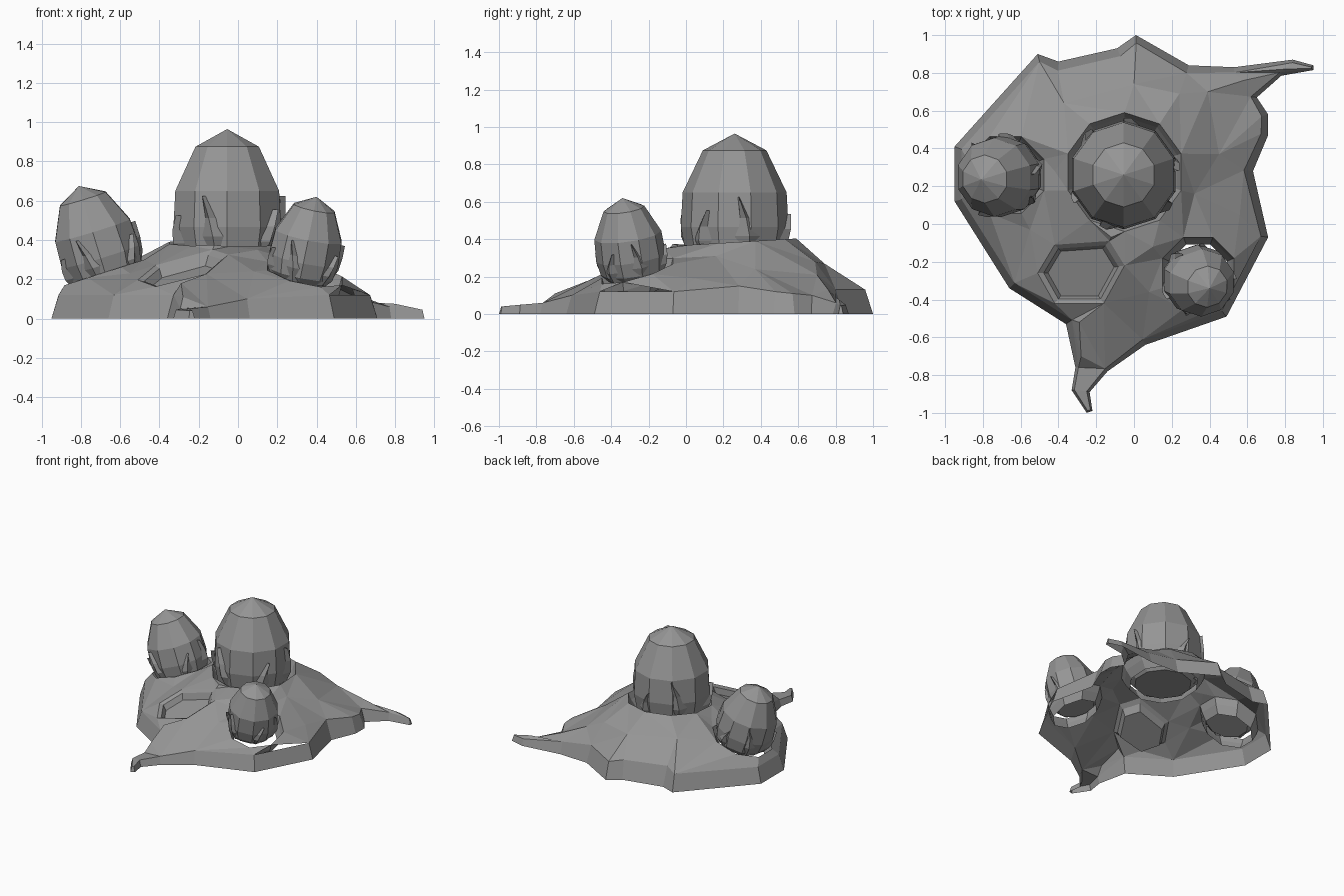
import bpy, bmesh, math
from mathutils import Vector
from mathutils.geometry import delaunay_2d_cdt

if "Cube" in bpy.data.objects:
    bpy.data.objects.remove(bpy.data.objects["Cube"])

TAU = 2 * math.pi
grey = bpy.data.materials.new("dark_grey")
grey.diffuse_color = (.3, .3, .3, 1)
grey.use_nodes = True
grey.node_tree.nodes["Principled BSDF"].inputs["Base Color"].default_value = grey.diffuse_color


def make_object(name, verts, faces, recalc=True):
    me = bpy.data.meshes.new(name)
    me.from_pydata([tuple(v) for v in verts], [], faces)
    bm = bmesh.new()
    bm.from_mesh(me)
    bmesh.ops.remove_doubles(bm, verts=bm.verts, dist=1e-4)
    if recalc:
        bmesh.ops.recalc_face_normals(bm, faces=bm.faces)
    bm.to_mesh(me)
    bm.free()
    me.materials.append(grey)
    ob = bpy.data.objects.new(name, me)
    bpy.context.collection.objects.link(ob)


def bridge(a, b):
    n = len(a)
    return [(a[i], a[(i + 1) % n], b[(i + 1) % n], b[i]) for i in range(n)]


def inside(p, poly):
    hit = False
    for a, b in zip(poly, poly[1:] + poly[:1]):
        if (a.y > p.y) != (b.y > p.y) and p.x < a.x + (p.y - a.y) / (b.y - a.y) * (b.x - a.x):
            hit = not hit
    return hit


# Ground outline of the mound (x, y, rim height), counter-clockwise
outline = [(0.01, 1.0, .13), (-.09, .93, .14), (-.40, .86, .15), (-.51, .90, .13),
           (-.95, .41, .12), (-.95, .12, .12), (-.66, -.34, .12), (-.36, -.53, .12),
           (-.31, -.76, .05), (-.33, -.88, .045), (-.25, -1.0, .04), (-.22, -.99, .04),
           (-.235, -.89, .05), (-.14, -.78, .06), (.06, -.64, .10), (.49, -.49, .12),
           (.71, -.07, .12), (.63, .28, .15), (.71, .47, .12), (.71, .58, .11),
           (.65, .67, .10), (.78, .785, .06), (.95, .815, .045), (.95, .84, .045),
           (.84, .87, .05), (.53, .83, .09), (.29, .84, .13)]
# Ridge and slope points between the sockets
ridges = [(-.28, -.70, .11), (-.29, -.52, .18), (.80, .82, .075), (.58, .76, .13),
          (.39, .70, .21), (.24, .69, .28), (-.37, .64, .30), (.0, .74, .27),
          (.45, .37, .24), (.32, .16, .31), (.56, .05, .19), (.10, -.12, .35),
          (-.55, -.03, .23), (.08, -.36, .24), (-.42, .28, .33), (-.12, -.07, .375)]


def ring(cx, cy, r, n, z, gx, gy):
    pts = []
    for i in range(n):
        a = TAU * (i + .5) / n
        x, y = r * math.cos(a), r * math.sin(a)
        pts.append(Vector((cx + x, cy + y, z + gx * x + gy * y)))
    return pts


# Socket lips, then the empty nest
sockets = [ring(-.05, .275, .315, 10, .385, 0, .06),
           ring(-.68, .26, .22, 8, .235, .32, 0),
           ring(.34, -.26, .205, 8, .23, -.2, .28)]
nest = [Vector((x, y, .26 + .25 * (x + .27) + .35 * (y + .25))) for x, y in
        [(-.05, -.22), (-.13, -.09), (-.42, -.11), (-.51, -.26), (-.42, -.42), (-.16, -.42)]]

# Mound skirt and its upper rim, inset along the outline normals
n = len(outline)
base = [Vector((x, y, 0)) for x, y, z in outline]
rim = []
for i, (x, y, z) in enumerate(outline):
    t = (base[(i + 1) % n] - base[i]).normalized() + (base[i] - base[i - 1]).normalized()
    t.normalize()
    rim.append(base[i] + Vector((-t.y, t.x, 0)) * .32 * z + Vector((0, 0, z)))

# Mound top: constrained triangulation with the sockets left open
pts, edges, owner = [], [], []
for k, loop in enumerate([rim] + sockets + [nest]):
    s, m = len(pts), len(loop)
    pts += loop
    owner += [k] * m
    edges += [(s + i, s + (i + 1) % m) for i in range(m)]
pts += [Vector(p) for p in ridges]
owner += [-1] * len(ridges)
v2, _, tris, _, _, _ = delaunay_2d_cdt([p.xy for p in pts], edges, [], 0, 1e-6)
verts, own = [], []
for v in v2:
    src = min(range(len(pts)), key=lambda j: (pts[j].xy - v).length)
    verts.append(Vector((v.x, v.y, pts[src].z)))
    own.append(owner[src])
faces = []
for f in tris:
    f = tuple(f)
    a, b, c = (verts[i] for i in f)
    in_hole = own[f[0]] > 0 and own[f[0]] == own[f[1]] == own[f[2]]
    if inside((a + b + c) / 3, rim) and not in_hole:
        up = (b.xy - a.xy).cross(c.xy - a.xy) > 0
        faces.append(f if up else f[::-1])


def add_loop(loop):
    s = len(verts)
    verts.extend(loop)
    return list(range(s, s + len(loop)))


faces += bridge(add_loop(base), add_loop(rim))
for loop in sockets + [nest]:
    c = sum(loop, Vector()) / len(loop)
    prev = add_loop(loop)
    steps = [(.86, .015), (.76, .06)] if loop is nest else [(.93, .05), (.80, .11)]
    for sc, dz in steps:
        cur = add_loop([c + (p - c) * sc - Vector((0, 0, dz)) for p in loop])
        faces += bridge(prev, cur)
        prev = cur
    if loop is nest:
        faces.append(tuple(prev))
make_object("mound", verts, faces, recalc=False)

PROFILE = [(.17, -.09), (.278, -.315), (.288, -.50), (.265, -.62), (.21, -.68)]


def pod_radius(z):
    for (r0, z0), (r1, z1) in zip(PROFILE, PROFILE[1:]):
        if z >= z1:
            return r0 + (r1 - r0) * (z - z0) / (z1 - z0)
    return PROFILE[-1][0]


# Pod: faceted egg hung from its tip along a tilted axis
def pod(name, tip, axis, s, sides=10):
    rot = Vector((0, 0, 1)).rotation_difference(Vector(axis).normalized())
    vs = [Vector((0, 0, 0))]
    for r, z in PROFILE:
        vs += [Vector((r * math.cos(TAU * (i + .5) / sides),
                       r * math.sin(TAU * (i + .5) / sides), z)) for i in range(sides)]
    rows = [[1 + j * sides + i for i in range(sides)] for j in range(len(PROFILE))]
    fs = [(0, rows[0][i], rows[0][(i + 1) % sides]) for i in range(sides)]
    for a, b in zip(rows, rows[1:]):
        fs += bridge(b, a)
    fs.append(tuple(reversed(rows[-1])))
    place = lambda v: Vector(tip) + rot @ (v * s)
    make_object(name, [place(v) for v in vs], fs)

    # Thin pointed sepals clasping the lower part of the pod
    vs, fs = [], []
    heights = [.24, .15, .26, .14, .24, .17]
    for k, h in enumerate(heights):
        a0 = TAU * k / len(heights) + .3
        lean = .22 if k % 2 else -.22
        start = len(vs)
        for t, w in [(0, .48), (.35, .26), (.65, .10), (1, .015)]:
            z = -.66 + t * (h + .08)
            for da, dr in [(-w, -.012), (0, .018), (w, -.012)]:
                a = a0 + lean * t * t + da
                r = pod_radius(z) + dr
                vs.append(Vector((r * math.cos(a), r * math.sin(a), z)))
        for j in range(3):
            for i in range(2):
                q = start + j * 3 + i
                fs.append((q, q + 1, q + 4, q + 3))
    make_object(name + "_sepals", [place(v) for v in vs], fs, recalc=False)


pod("large_pod", (-.055, .26, .965), (0, 0, 1), 1.0)
pod("left_pod", (-.81, .235, .675), (-.29, -.05, .95), .75)
pod("right_pod", (.40, -.34, .62), (.2, -.14, .97), .65)
